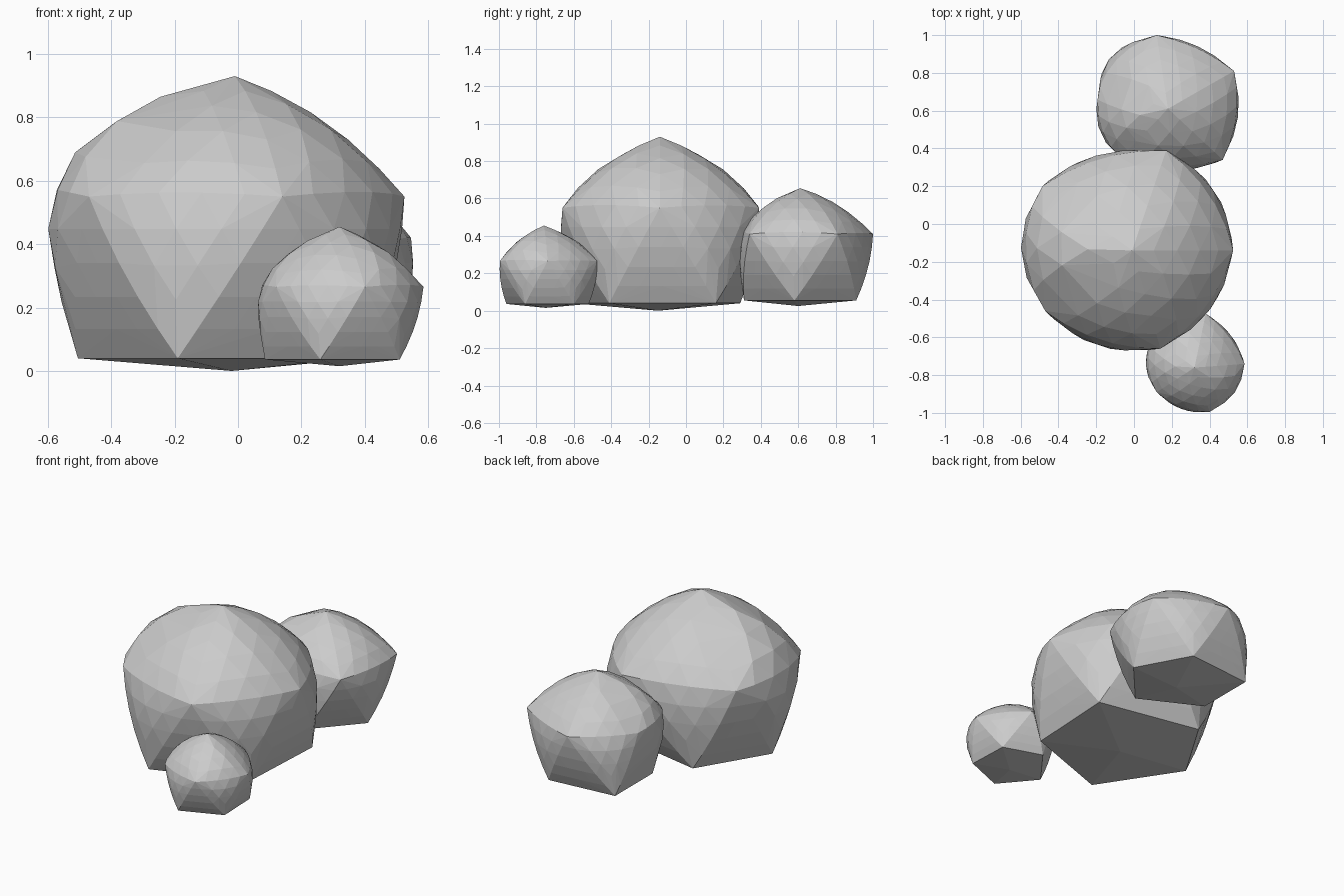
import bpy, bmesh
from mathutils import Vector

if "Cube" in bpy.data.objects:
    bpy.data.objects.remove(bpy.data.objects["Cube"])


def bulge(kinds, full):
    """Outward swelling along an edge between two corner kinds."""
    return {"pu": 0.19, "uu": 0.32 * full, "lu": 0.11}.get("".join(sorted(kinds)), 0.0)


def rock(name, peak, bottom, upper, upper_z, lower, lower_z, fullness, size, n=5):
    # Twelve corners of a squashed icosahedron
    P = ("p", Vector(peak))
    B = ("b", Vector(bottom))
    U = [("u", Vector((x, y, upper_z))) for x, y in upper]
    L = [("l", Vector((x, y, lower_z))) for x, y in lower]
    centre = P[1].lerp(B[1], 0.52)
    faces = []
    for k in range(5):
        m = (k + 1) % 5
        f = fullness[k]
        faces += [((P, U[k], U[m]), f, 1.0 * f * f), ((U[k], L[k], U[m]), f, 0.85 * f),
                  ((L[k], L[m], U[m]), 1, 0), ((B, L[m], L[k]), 1, 0)]
    # Subdivide every face and swell the upper ones
    bm = bmesh.new()
    for ((ka, a), (kb, b), (kc, c)), full, middle in faces:
        for i in range(n + 1):
            for j in range(n + 1 - i):
                s, t = i / n, j / n
                r = 1 - s - t
                q = a * s + b * t + c * r
                h = (bulge(ka + kb, full) * s * t + bulge(kb + kc, full) * t * r
                     + bulge(kc + ka, full) * r * s + middle * s * t * r)
                q += (q - centre).normalized() * h * size
                bm.verts.new(q)
    # Wrap the points in a faceted skin
    bmesh.ops.remove_doubles(bm, verts=bm.verts, dist=0.0005)
    bmesh.ops.convex_hull(bm, input=bm.verts)
    loose = [v for v in bm.verts if not v.link_faces]
    bmesh.ops.delete(bm, geom=loose, context="VERTS")
    bmesh.ops.recalc_face_normals(bm, faces=bm.faces)
    mesh = bpy.data.meshes.new(name)
    bm.to_mesh(mesh)
    bm.free()
    bpy.context.collection.objects.link(bpy.data.objects.new(name, mesh))


# Corner rings run counter-clockwise; lower corner k sits between upper k and k+1
rock("large_boulder", (-0.01, -0.14, 0.93), (-0.02, -0.15, 0.0),
     [(0.525, -0.14), (0.17, 0.39), (-0.485, 0.2), (-0.47, -0.46), (0.14, -0.66)], 0.55,
     [(0.40, 0.16), (-0.25, 0.29), (-0.505, -0.13), (-0.19, -0.61), (0.37, -0.41)], 0.04,
     [0.75, 0.7, 1.25, 0.7, 0.8], 1.0)

rock("medium_boulder", (0.18, 0.61, 0.655), (0.18, 0.6, 0.025),
     [(0.53, 0.81), (0.12, 1.0), (-0.18, 0.73), (-0.07, 0.35), (0.47, 0.34)], 0.41,
     [(0.31, 0.91), (-0.12, 0.87), (-0.12, 0.50), (0.25, 0.31), (0.49, 0.58)], 0.055,
     [0.5, 0.9, 1.05, 0.8, 0.8], 0.67)

rock("small_boulder", (0.32, -0.76, 0.455), (0.32, -0.75, 0.015),
     [(0.585, -0.74), (0.38, -0.475), (0.10, -0.6), (0.12, -0.89), (0.40, -0.995)], 0.265,
     [(0.50, -0.60), (0.26, -0.52), (0.085, -0.75), (0.26, -0.96), (0.51, -0.86)], 0.036,
     [0.6, 0.9, 0.9, 0.7, 1.0], 0.47)
